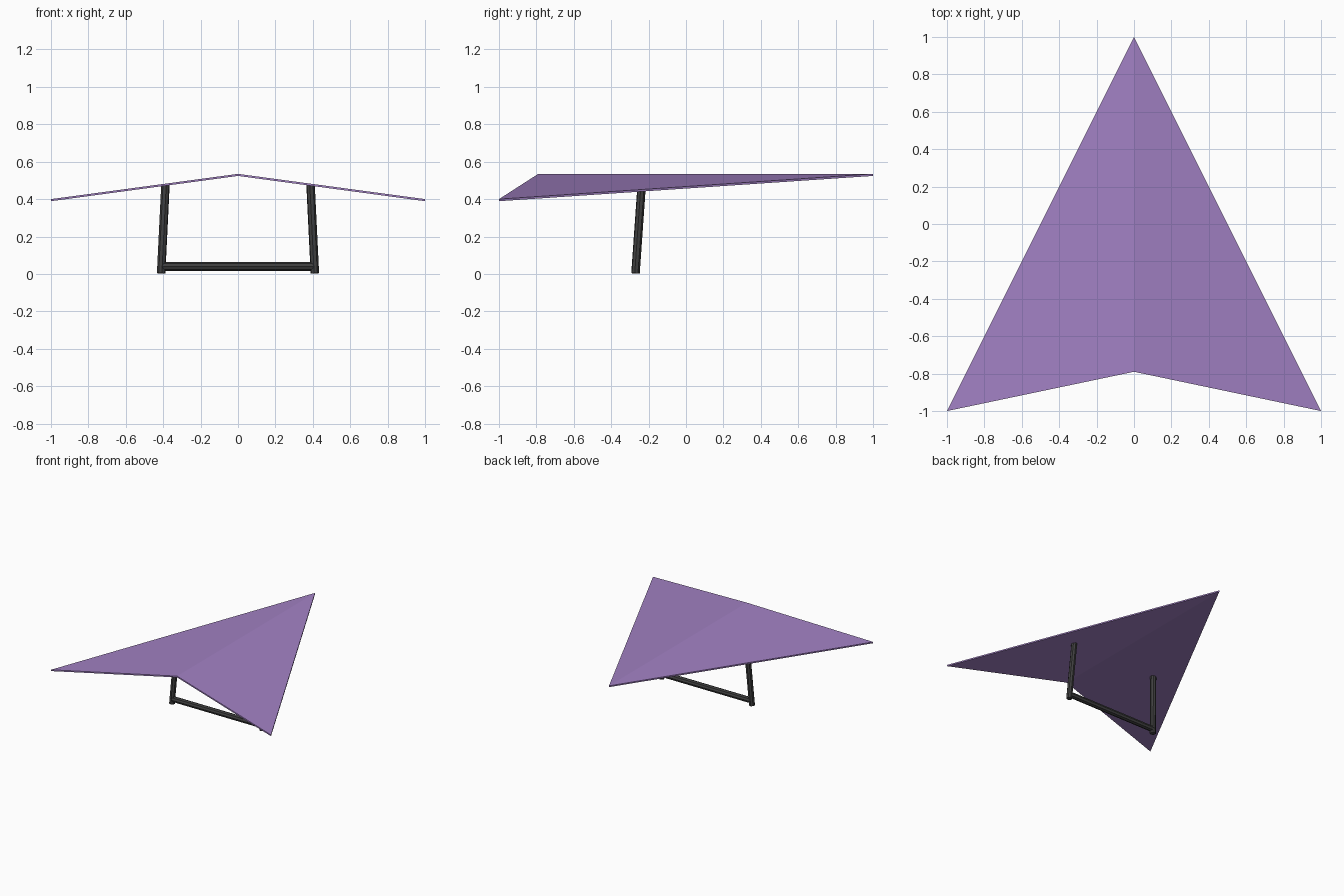
import bpy, bmesh
from mathutils import Vector

if "Cube" in bpy.data.objects:
    bpy.data.objects.remove(bpy.data.objects["Cube"])


def material(name, color):
    m = bpy.data.materials.new(name)
    m.diffuse_color = color
    m.use_nodes = True
    m.node_tree.nodes["Principled BSDF"].inputs["Base Color"].default_value = m.diffuse_color
    return m


purple = material("sail_purple", (0.36, 0.22, 0.55, 1))
dark = material("tube_dark", (0.05, 0.05, 0.05, 1))


def tube(name, a, b, radius=0.023, sides=8):
    a, b = Vector(a), Vector(b)
    d = b - a
    bpy.ops.mesh.primitive_cylinder_add(vertices=sides, radius=radius,
                                        depth=d.length, location=(a + b) / 2)
    ob = bpy.context.object
    ob.name = name
    ob.rotation_euler = d.to_track_quat('Z', 'Y').to_euler()
    ob.data.materials.append(dark)
    return ob


# Sail: two thin triangular panels meeting at a raised keel
outline = [(0, 1, 0.535), (-1, -1, 0.40), (0, -0.79, 0.535), (1, -1, 0.40)]
bm = bmesh.new()
top = [bm.verts.new(p) for p in outline]
low = [bm.verts.new((x, y, z - 0.011)) for x, y, z in outline]
nose, left, tail, right = range(4)
for tri in ((nose, left, tail), (nose, tail, right)):
    bm.faces.new([top[i] for i in tri])
    bm.faces.new([low[i] for i in reversed(tri)])
for i in range(4):
    j = (i + 1) % 4
    bm.faces.new((top[i], low[i], low[j], top[j]))
bmesh.ops.recalc_face_normals(bm, faces=bm.faces)
mesh = bpy.data.meshes.new("sail")
bm.to_mesh(mesh)
bm.free()
sail = bpy.data.objects.new("sail", mesh)
bpy.context.collection.objects.link(sail)
mesh.materials.append(purple)

# Control frame: two leaning uprights and a base bar
for side, label in ((-1, "left"), (1, "right")):
    tube(label + "_upright", (side * 0.411, -0.27, 0.003), (side * 0.388, -0.237, 0.475))
tube("base_bar", (-0.41, -0.268, 0.04), (0.41, -0.268, 0.04))
